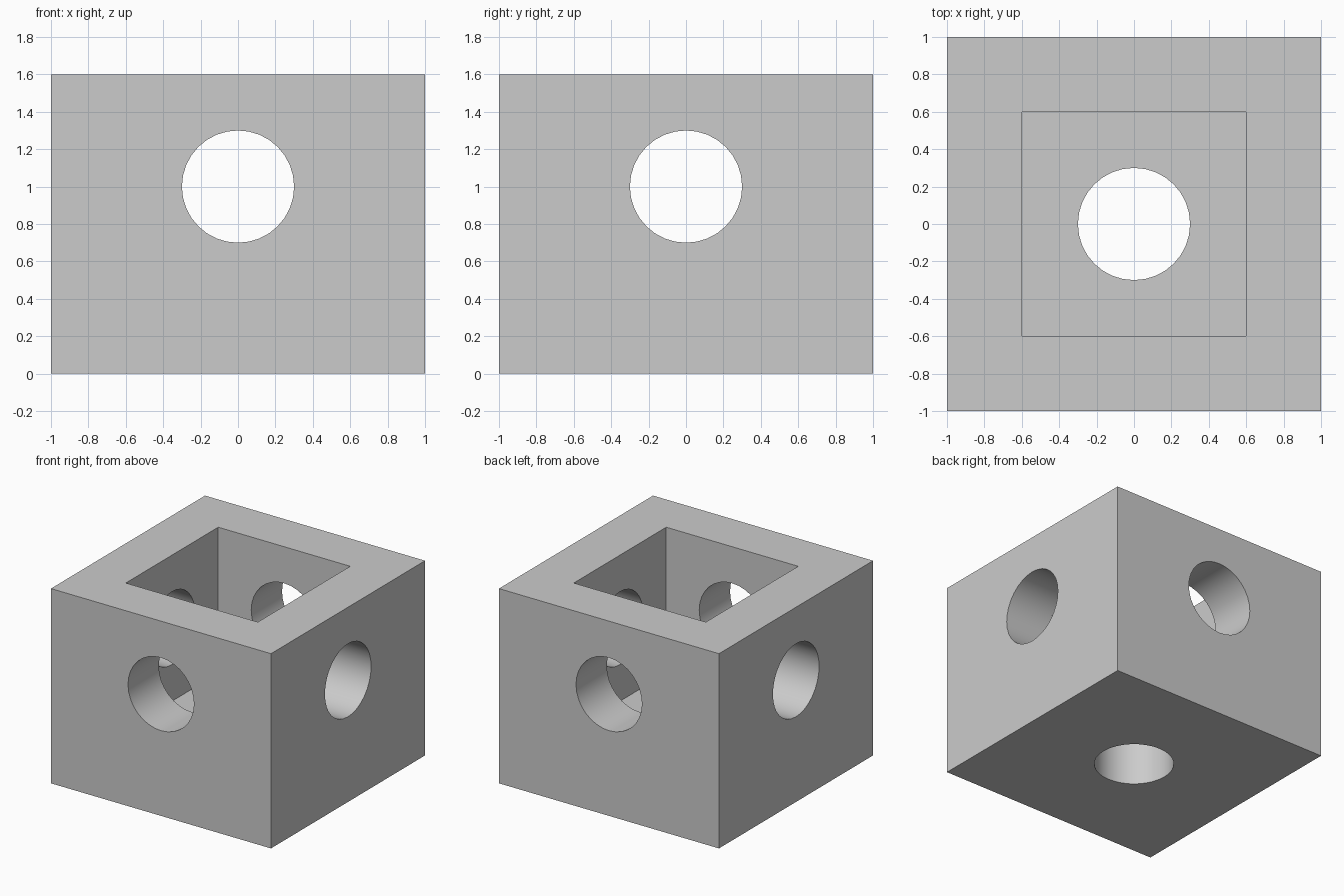
import bpy
from math import pi

if "Cube" in bpy.data.objects:
    bpy.data.objects.remove(bpy.data.objects["Cube"])

WIDTH, HEIGHT, WALL = 2.0, 1.6, 0.4
HOLE_R, HOLE_Z = 0.3, 1.0


def box(name, size, centre):
    bpy.ops.mesh.primitive_cube_add(size=1, location=centre)
    ob = bpy.context.object
    ob.name = name
    ob.scale = size
    bpy.ops.object.transform_apply(location=True, rotation=True, scale=True)
    return ob


def rod(name, depth, centre, rotation=(0, 0, 0)):
    bpy.ops.mesh.primitive_cylinder_add(vertices=32, radius=HOLE_R, depth=depth,
                                        location=centre, rotation=rotation)
    ob = bpy.context.object
    ob.name = name
    bpy.ops.object.transform_apply(location=True, rotation=True, scale=True)
    return ob


# Solid outer block
block = box("hollow_block", (WIDTH, WIDTH, HEIGHT), (0, 0, HEIGHT / 2))

# Cutters: open-topped cavity, side holes through all four walls, floor hole
inner = WIDTH - 2 * WALL
cutters = [
    box("cavity_cutter", (inner, inner, HEIGHT), (0, 0, WALL + HEIGHT / 2)),
    rod("side_hole_cutter_x", 3, (0, 0, HOLE_Z), (0, pi / 2, 0)),
    rod("side_hole_cutter_y", 3, (0, 0, HOLE_Z), (pi / 2, 0, 0)),
    rod("floor_hole_cutter", 1, (0, 0, 0.1)),
]

# Carve the block, one cutter at a time
bpy.ops.object.select_all(action='DESELECT')
block.select_set(True)
bpy.context.view_layer.objects.active = block
for cutter in cutters:
    cutter.hide_render = True
    mod = block.modifiers.new(cutter.name, 'BOOLEAN')
    mod.operation = 'DIFFERENCE'
    mod.solver = 'EXACT'
    mod.object = cutter
    bpy.ops.object.modifier_apply(modifier=mod.name)
for cutter in cutters:
    bpy.data.objects.remove(cutter, do_unlink=True)

# Smooth bores, crisp edges
bpy.ops.object.shade_smooth_by_angle()
